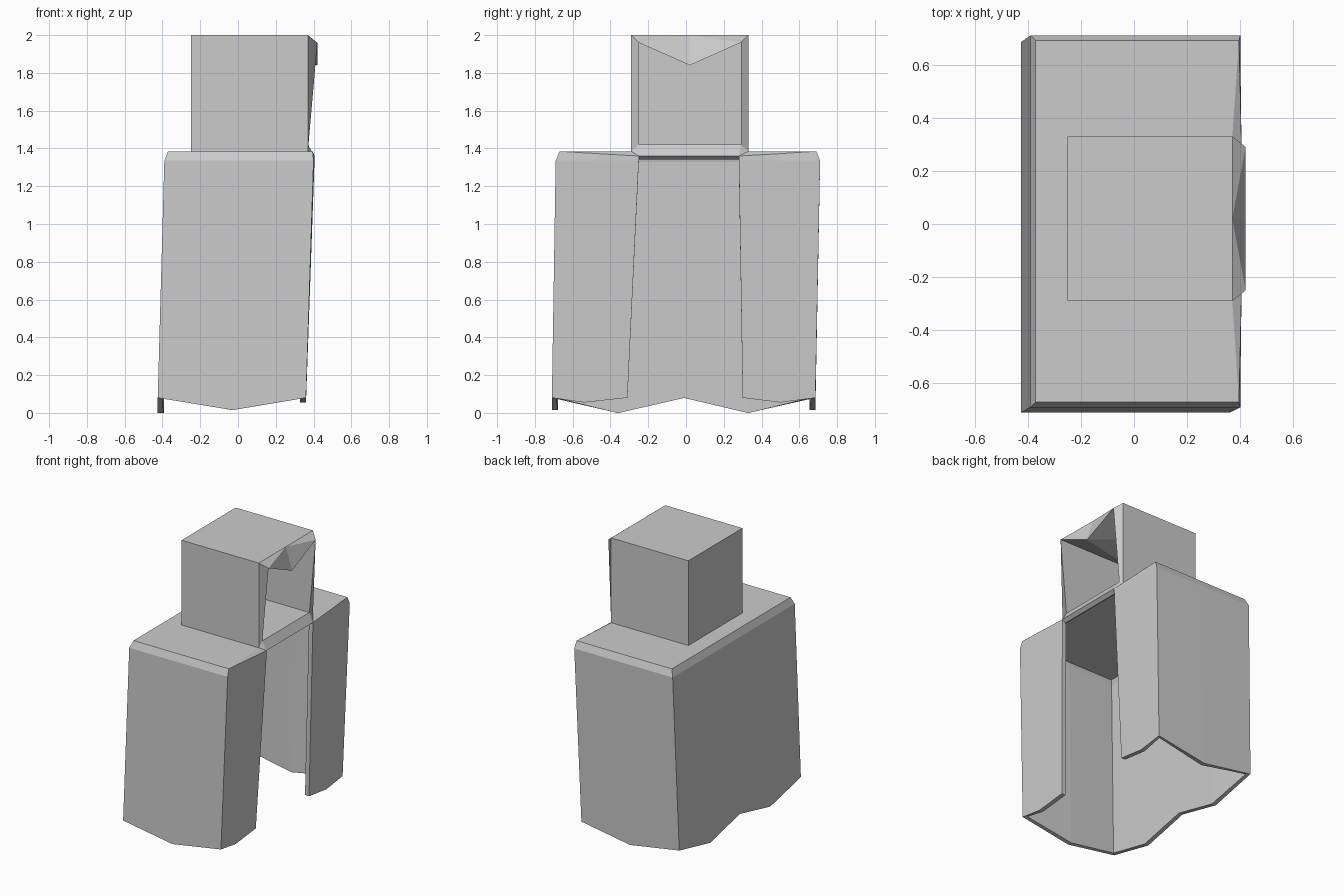
import bpy
from mathutils import Vector


def make_object(name, verts, faces):
    mesh = bpy.data.meshes.new(name)
    mesh.from_pydata([Vector(v) for v in verts], [], faces)
    mesh.update()
    obj = bpy.data.objects.new(name, mesh)
    bpy.context.collection.objects.link(obj)
    return obj


# Cloak: columns run front edge -> side -> back -> side -> front edge
# each column: (hem x, hem y, hem z, shoulder x, shoulder y, top x, top y, top z)
columns = [
    (.36, -.31, .08, .405, -.25, .405, -.25, 1.36),
    (.36, -.54, .055, .402, -.48, .40, -.46, 1.372),
    (.36, -.71, .08, .40, -.69, .395, -.67, 1.385),
    (-.03, -.71, .015, .005, -.69, .01, -.67, 1.385),
    (-.425, -.71, .08, -.39, -.69, -.37, -.67, 1.385),
    (-.425, -.36, 0, -.39, -.34, -.37, -.33, 1.385),
    (-.425, -.01, .08, -.39, .01, -.37, .01, 1.385),
    (-.425, .33, 0, -.39, .36, -.37, .35, 1.385),
    (-.425, .685, .08, -.39, .71, -.37, .69, 1.385),
    (-.03, .685, .015, .005, .71, .01, .69, 1.385),
    (.36, .685, .08, .40, .71, .395, .69, 1.385),
    (.36, .50, .055, .402, .50, .40, .49, 1.372),
    (.36, .30, .08, .405, .28, .405, .28, 1.36),
]
n = len(columns)
verts = [c[:3] for c in columns]
verts += [(c[3], c[4], 1.335) for c in columns]
verts += [c[5:] for c in columns]
faces = []
for row in range(2):
    for i in range(n - 1):
        a = row * n + i
        faces.append((a, a + n, a + n + 1, a + 1))
# Shoulder cover: flat centre plus two gently sloped front triangles
t = 2 * n
m = len(verts)
verts += [(.37, -.29, 1.385), (.37, .33, 1.385)]
faces += [tuple(t + i for i in range(10, 1, -1)) + (m, m + 1),
          (t + 2, t + 1, t, m), (t + 12, t + 11, t + 10, m + 1),
          (m, t, t + 12, m + 1)]
cloak = make_object("cloak", verts, faces)
shell = cloak.modifiers.new("thickness", 'SOLIDIFY')
shell.thickness = .032
shell.offset = -1

# Hood: hollow box with a drooping pointed brim and a collar lip
hood_verts = [
    (-.25, -.29, 1.385), (.37, -.29, 1.385), (.37, .33, 1.385), (-.25, .33, 1.385),
    (-.25, -.29, 2), (.37, -.29, 2), (.37, .33, 2), (-.25, .33, 2),
    (-.21, -.25, 1.42), (.37, -.25, 1.42), (.37, .29, 1.42), (-.21, .29, 1.42),
    (-.21, -.25, 1.96), (.42, -.25, 1.96), (.42, .29, 1.96), (-.21, .29, 1.96),
    (.37, .02, 2), (.42, .02, 1.84),
    (.405, -.25, 1.36), (.405, .28, 1.36),
]
hood_faces = [
    (0, 1, 5, 4), (2, 3, 7, 6), (3, 0, 4, 7), (4, 5, 16, 6, 7),          # outside
    (8, 12, 13, 9), (10, 14, 15, 11), (11, 15, 12, 8), (8, 9, 10, 11),   # inside
    (13, 12, 17), (17, 15, 14), (17, 12, 15),                            # ceiling
    (1, 9, 13, 5), (2, 6, 14, 10),                                       # side rims
    (5, 13, 16), (16, 13, 17), (16, 17, 14), (16, 14, 6),                # brim
    (9, 18, 19, 10), (1, 18, 9), (2, 10, 19),                            # collar
]
make_object("hood", hood_verts, hood_faces)
